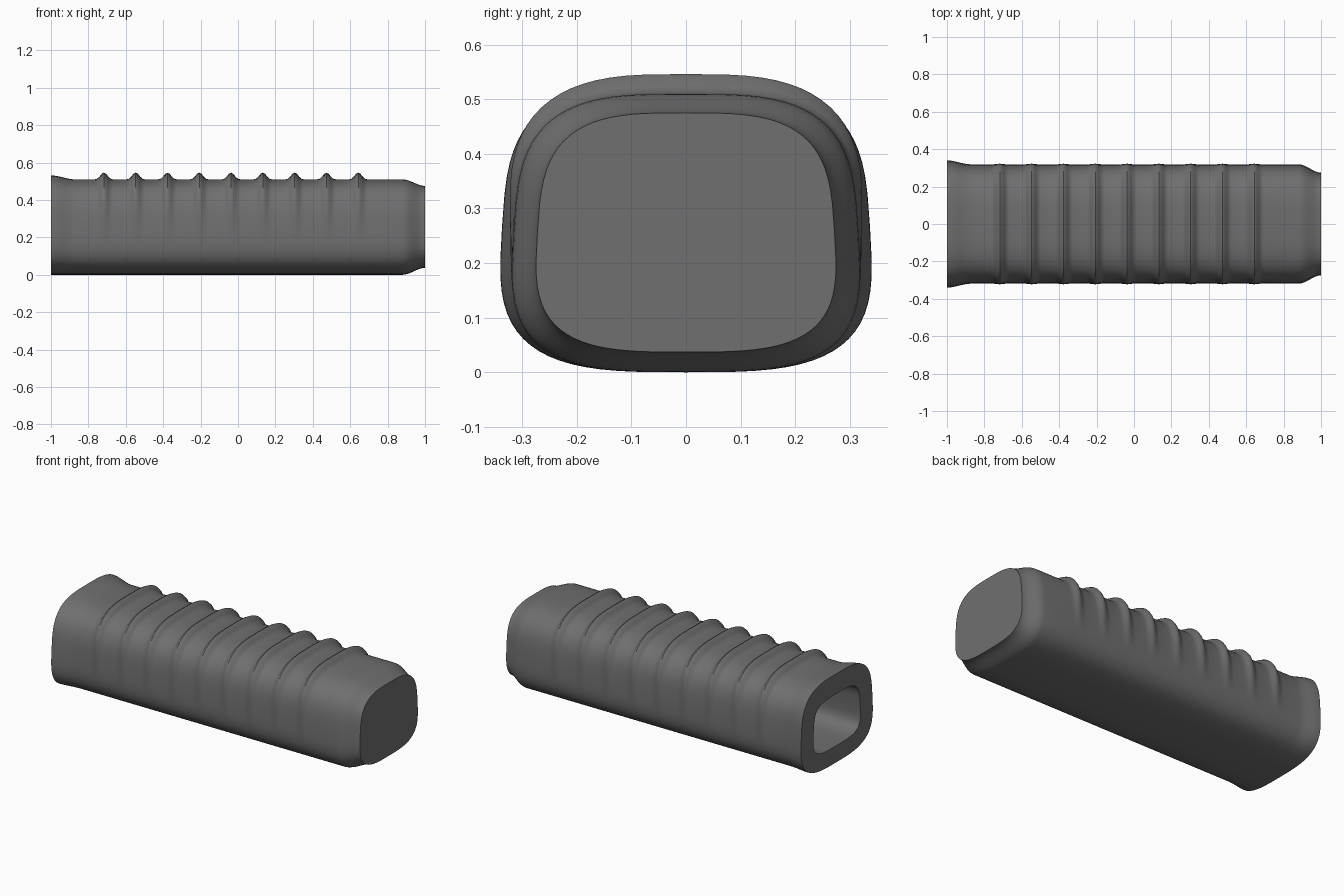
import bpy
import bmesh
import math
from mathutils import Vector

if "Cube" in bpy.data.objects:
    bpy.data.objects.remove(bpy.data.objects["Cube"], do_unlink=True)

SEGMENTS = 72
RIB_HEIGHT = 0.036
RIBS = [-0.717 + 0.17 * i for i in range(9)]


def smooth(a, b, x):
    t = max(0.0, min(1.0, (x - a) / (b - a)))
    return t * t * (3 - 2 * t)


def section(x, half_width, bottom, top, power=3.35, rib=0.0):
    """Rounded-box ring, a little narrower at the top; ribs fade down the sides."""
    mid, half_height = (top + bottom) / 2, (top - bottom) / 2
    ring = []
    for i in range(SEGMENTS):
        a = 2 * math.pi * i / SEGMENTS
        c, s = math.cos(a), math.sin(a)
        u = math.copysign(abs(c) ** (2 / power), c)
        v = math.copysign(abs(s) ** (2 / power), s)
        p = Vector((x, half_width * u * (1 - 0.05 * v), mid + half_height * v))
        normal = Vector((0,
                         math.copysign(abs(u) ** (power - 1), u) / half_width,
                         math.copysign(abs(v) ** (power - 1), v) / half_height))
        fade = max(0.0, min(1.0, (p.z - 0.15) / 0.36)) ** 1.5
        ring.append(p + normal.normalized() * rib * fade)
    return ring


def outer(x, rib=0.0):
    """Outer ring: flared open end, straight body, tapered closed end."""
    flare = 1 - smooth(-1.0, -0.87, x)
    taper = smooth(0.88, 1.0, x)
    return section(x, 0.316 + 0.021 * flare - 0.044 * taper,
                   0.037 * taper,
                   0.51 + 0.021 * flare - 0.035 * taper, rib=rib)


# Stations along the grip: both shaped ends plus a bump profile for each rib
stations = [(-1 + 0.13 * i / 8, 0.0) for i in range(9)]
bump = [(-0.05, 0), (-0.036, 0.1), (-0.024, 0.4), (-0.012, 0.83), (0, 1)]
bump += [(-x, h) for x, h in reversed(bump[:-1])]
for centre in RIBS:
    stations += [(centre + dx, RIB_HEIGHT * h) for dx, h in bump]
stations += [(0.88 + 0.12 * i / 8, 0.0) for i in range(9)]

# Rubber material
rubber = bpy.data.materials.new("dark grey rubber")
rubber.use_nodes = True
colour = (0.16, 0.16, 0.16, 1)
rubber.diffuse_color = colour
rubber.node_tree.nodes["Principled BSDF"].inputs["Base Color"].default_value = colour

# Socket walls (deep end first), then the outside skin from open to closed end
rings = [section(x, 0.22, 0.10, 0.41, 4) for x in (0.85, -1.0)]
rings += [outer(x, rib) for x, rib in stations]

bm = bmesh.new()
loops = [[bm.verts.new(p) for p in ring] for ring in rings]
for a, b in zip(loops, loops[1:]):
    for i in range(SEGMENTS):
        j = (i + 1) % SEGMENTS
        bm.faces.new((a[i], a[j], b[j], b[i]))
bm.faces.new(loops[0])
bm.faces.new(loops[-1])
bmesh.ops.recalc_face_normals(bm, faces=bm.faces)

mesh = bpy.data.meshes.new("handle_grip")
bm.to_mesh(mesh)
bm.free()
mesh.materials.append(rubber)
grip = bpy.data.objects.new("handle_grip", mesh)
bpy.context.collection.objects.link(grip)

# Smooth skin with crisp rims
bpy.ops.object.select_all(action='DESELECT')
grip.select_set(True)
bpy.context.view_layer.objects.active = grip
bpy.ops.object.shade_smooth_by_angle(angle=math.radians(40))
